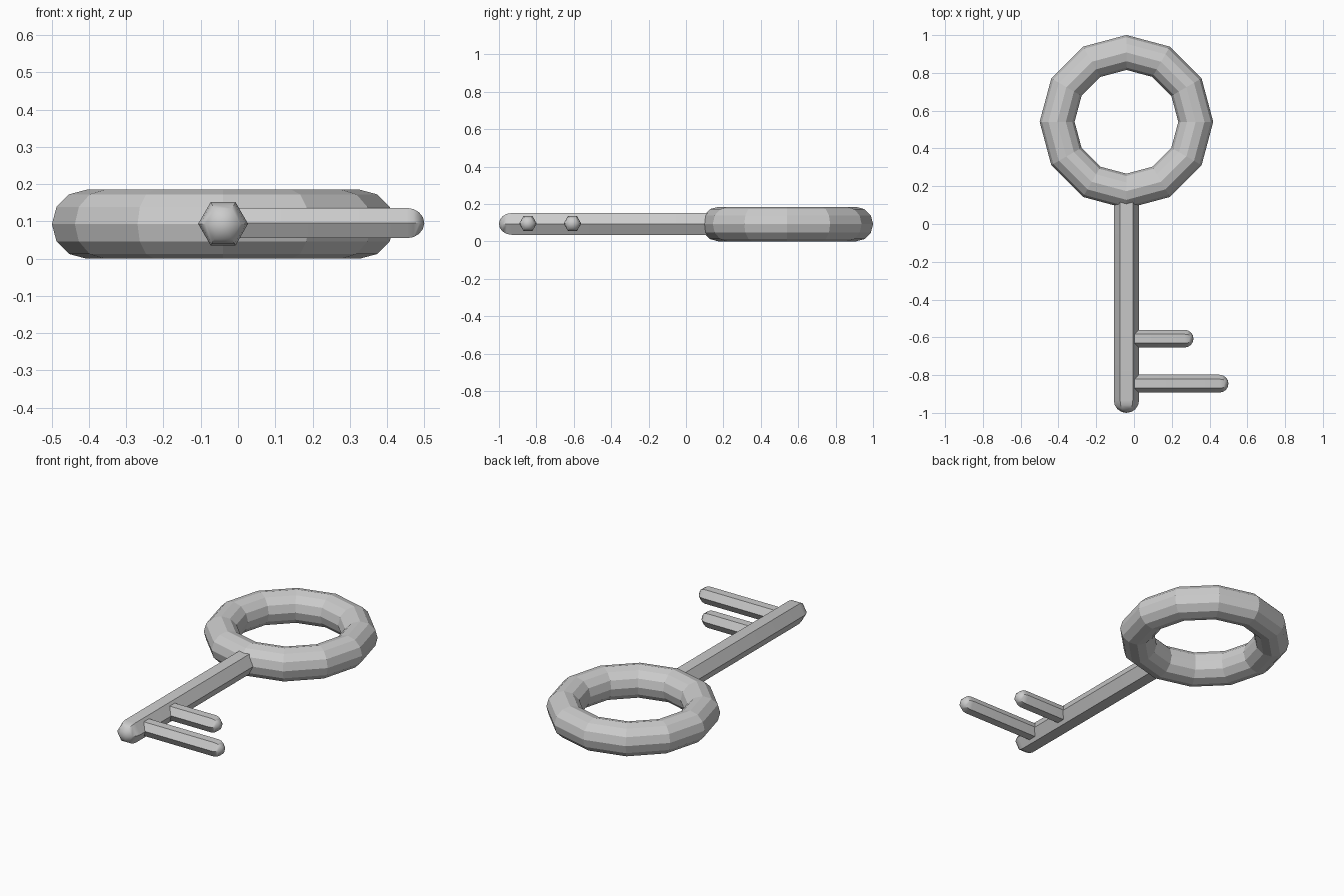
import bpy, bmesh
from math import sin, cos, pi, radians
from mathutils import Vector

if "Cube" in bpy.data.objects:
    bpy.data.objects.remove(bpy.data.objects["Cube"])


def rounded_bar(name, start, direction, length, radius, sides=6, steps=4):
    """Hexagonal bar with a flat hidden start and a domed far end."""
    d = Vector(direction)
    up = Vector((0, 0, 1))
    side = d.cross(up)
    start = Vector(start)
    body = length - radius
    # profile of (distance along bar, radius)
    profile = [(0, radius)] + [
        (body + radius * sin(pi / 2 * i / steps), radius * cos(pi / 2 * i / steps))
        for i in range(steps)]
    bm = bmesh.new()
    rings = []
    for dist, r in profile:
        rings.append([bm.verts.new(start + d * dist
                                   + side * r * cos(2 * pi * k / sides)
                                   + up * r * sin(2 * pi * k / sides))
                      for k in range(sides)])
    for a, b in zip(rings, rings[1:]):
        for k in range(sides):
            n = (k + 1) % sides
            bm.faces.new((a[k], a[n], b[n], b[k]))
    bm.faces.new(rings[0])
    tip = bm.verts.new(start + d * length)
    for k in range(sides):
        bm.faces.new((rings[-1][k], rings[-1][(k + 1) % sides], tip))
    bmesh.ops.recalc_face_normals(bm, faces=bm.faces)
    mesh = bpy.data.meshes.new(name)
    bm.to_mesh(mesh)
    bm.free()
    obj = bpy.data.objects.new(name, mesh)
    bpy.context.collection.objects.link(obj)
    bpy.ops.object.select_all(action='DESELECT')
    obj.select_set(True)
    bpy.context.view_layer.objects.active = obj
    bpy.ops.object.shade_smooth_by_angle(angle=radians(50))
    return obj


# Ring handle
bpy.ops.mesh.primitive_torus_add(
    major_segments=12, minor_segments=12, major_radius=0.367,
    minor_radius=0.0925, location=(-0.04, 0.541, 0.0925))
bpy.context.object.name = "ring_handle"

# Shaft, starting inside the ring
rounded_bar("shaft", (-0.04, 0.17, 0.0935), (0, -1, 0), 1.17, 0.067)

# Teeth, starting inside the shaft
for name, y, tip_x in (("short_tooth", -0.607, 0.315), ("long_tooth", -0.845, 0.5)):
    rounded_bar(name, (-0.04, y, 0.0955), (1, 0, 0), tip_x + 0.04, 0.047)
